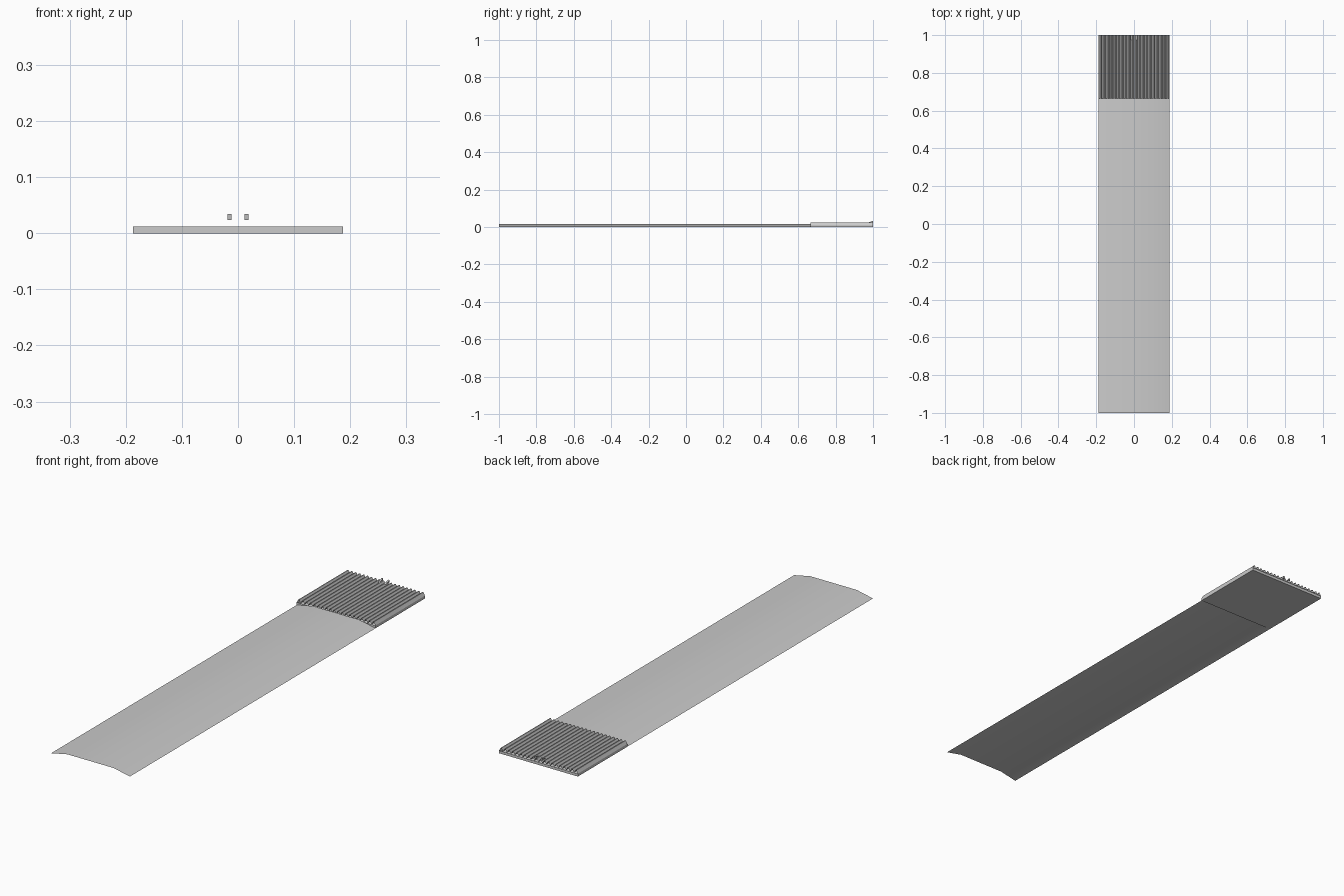
import bpy, bmesh

if "Cube" in bpy.data.objects:
    bpy.data.objects.remove(bpy.data.objects["Cube"])

W = 0.187          # half width
JOIN = 0.665       # where grip meets blade


def make(name, verts, faces):
    mesh = bpy.data.meshes.new(name)
    mesh.from_pydata(verts, [], faces)
    ob = bpy.data.objects.new(name, mesh)
    bpy.context.collection.objects.link(ob)
    return ob


def sweep(name, profile, y0, y1, steps=1):
    """Open sheet: an x/z profile swept along y."""
    n = len(profile)
    verts = [(x, y0 + (y1 - y0) * s / steps, z)
             for s in range(steps + 1) for x, z in profile]
    faces = [(s * n + i, s * n + i + 1, (s + 1) * n + i + 1, (s + 1) * n + i)
             for s in range(steps) for i in range(n - 1)]
    return make(name, verts, faces)


# Thin arched blade
blade = sweep("blade", [(-W, 0), (-0.11, 0.016), (0.11, 0.016), (W, 0)], -1, JOIN, 8)
for p in blade.data.polygons:
    p.use_smooth = True

# Grip: flat underside and low side walls
sweep("grip_tray", [(-W, 0.012), (-W, 0), (W, 0), (W, 0.012)], JOIN, 1)

# Grip end walls
for name, y in (("grip_front_wall", JOIN), ("grip_back_wall", 1)):
    make(name, [(-W, y, 0), (W, y, 0), (W, y, 0.012), (-W, y, 0.012)], [(0, 1, 2, 3)])

# Ribbed top of the grip: zigzag sheet
RIBS = 20
pitch = 2 * W / RIBS
zigzag = [(-W, 0.012)]
for i in range(RIBS):
    x = -W + i * pitch
    zigzag += [(x + pitch * 0.4, 0.025), (x + pitch * 0.6, 0.025), (x + pitch, 0.012)]
sweep("grip_ribs", zigzag, JOIN, 1)

# Two small wedge stops on the back edge
for side, x in (("left", -0.015), ("right", 0.015)):
    a, b = x - 0.0035, x + 0.0035
    make("stop_" + side,
         [(a, 0.975, 0.024), (b, 0.975, 0.024), (a, 1, 0.024), (b, 1, 0.024),
          (a, 1, 0.034), (b, 1, 0.034)],
         [(0, 2, 3, 1), (2, 4, 5, 3), (0, 1, 5, 4), (0, 4, 2), (1, 3, 5)])
